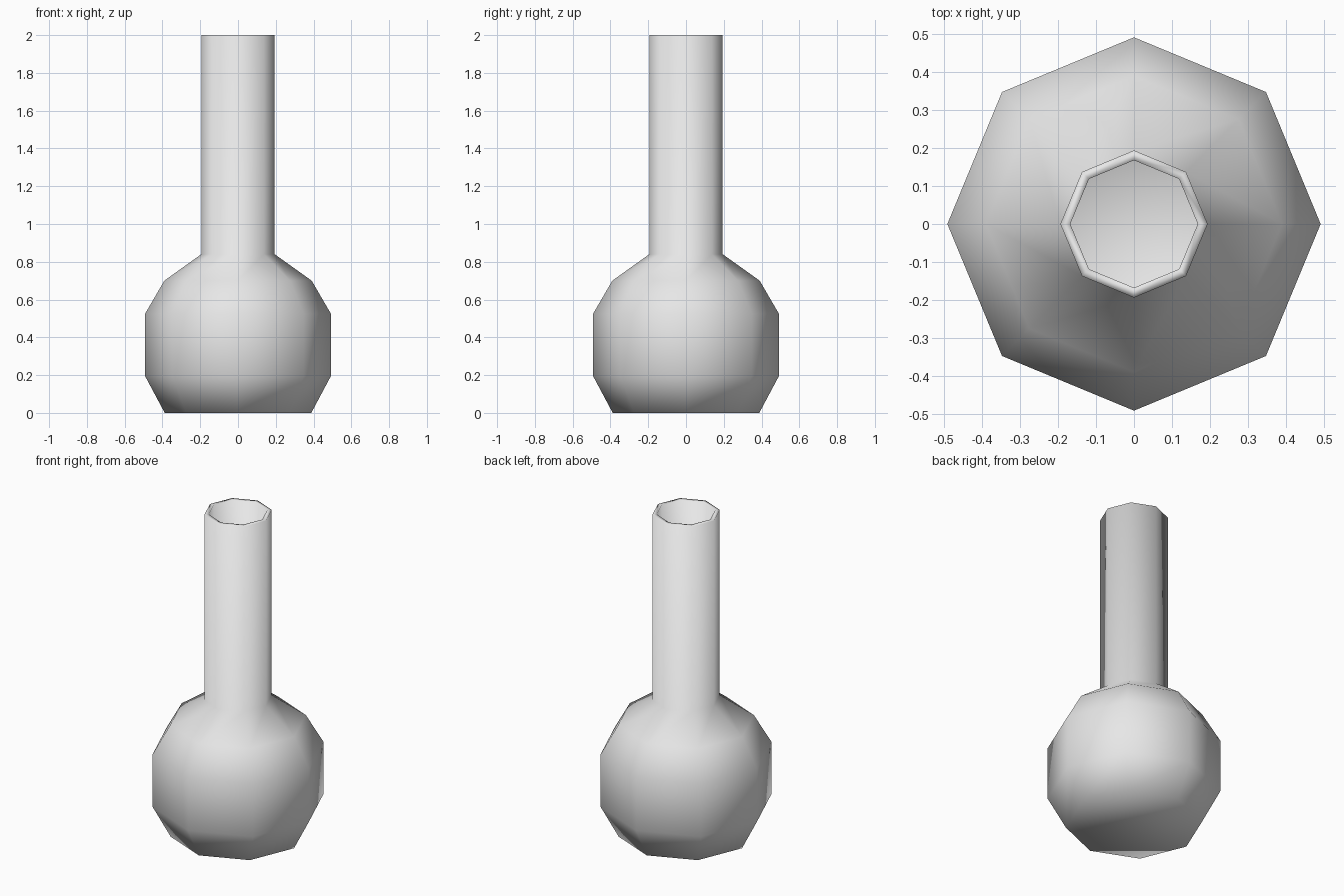
import bpy
import bmesh
from math import cos, sin, tau

cube = bpy.data.objects.get("Cube")
if cube:
    bpy.data.objects.remove(cube, do_unlink=True)

SIDES = 8

# Grey material
grey = bpy.data.materials.new("light_grey")
grey.use_nodes = True
colour = (0.8, 0.8, 0.8, 1)
grey.diffuse_color = colour
grey.node_tree.nodes["Principled BSDF"].inputs["Base Color"].default_value = colour

# Wall section: outside from foot to lip, then inside back down to the floor
outer = [(0.388, 0), (0.492, 0.195), (0.492, 0.525), (0.39, 0.70),
         (0.194, 0.84), (0.194, 2)]
inner = [(0.168, 2), (0.168, 0.828), (0.37, 0.683), (0.466, 0.518),
         (0.466, 0.202), (0.372, 0.026)]


def lathe(name, profile):
    """Turn a profile into an eight-sided closed body."""
    bm = bmesh.new()
    rings = [[bm.verts.new((r * cos(tau * i / SIDES), r * sin(tau * i / SIDES), z))
              for i in range(SIDES)] for r, z in profile]
    for low, high in zip(rings, rings[1:]):
        for i in range(SIDES):
            j = (i + 1) % SIDES
            bm.faces.new((low[i], low[j], high[j], high[i]))
    # Underside and inner floor
    bm.faces.new(rings[0][::-1])
    bm.faces.new(rings[-1])
    for face in bm.faces:
        face.smooth = True
    mesh = bpy.data.meshes.new(name)
    bm.to_mesh(mesh)
    bm.free()
    mesh.materials.append(grey)
    obj = bpy.data.objects.new(name, mesh)
    bpy.context.collection.objects.link(obj)
    return obj


lathe("vase", outer + inner)
